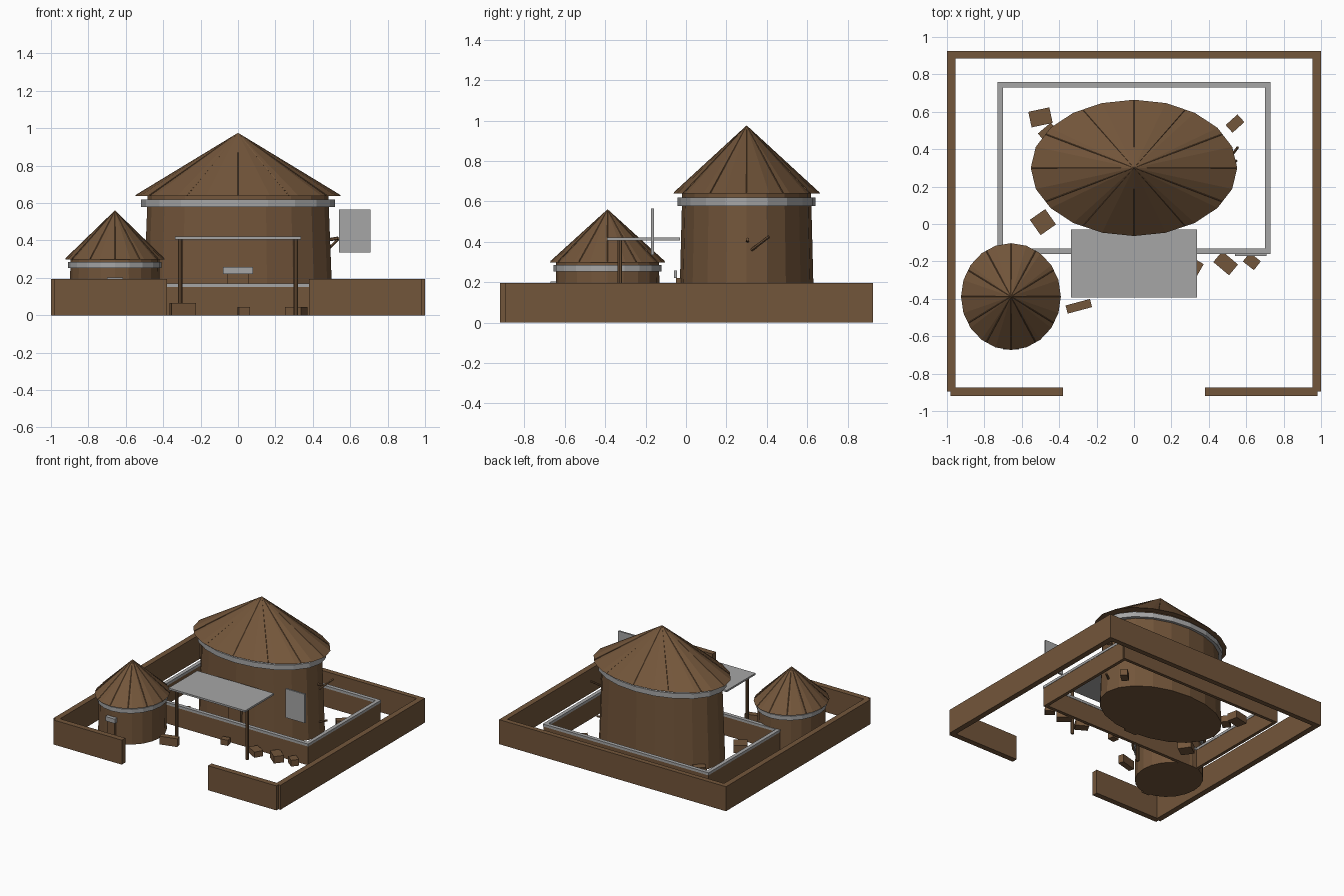
import bpy, math
from mathutils import Vector

if "Cube" in bpy.data.objects:
    bpy.data.objects.remove(bpy.data.objects["Cube"])


def material(name, rgb):
    m = bpy.data.materials.new(name)
    m.diffuse_color = (*rgb, 1)
    m.use_nodes = True
    m.node_tree.nodes["Principled BSDF"].inputs["Base Color"].default_value = m.diffuse_color
    return m


BROWN = material("earth_brown", (0.171, 0.092, 0.043))
GREY = material("stone_grey", (0.38, 0.38, 0.38))


def finish(name, mat):
    ob = bpy.context.object
    ob.name = name
    ob.data.materials.append(mat)
    return ob


def box(name, mat, x0, x1, y0, y1, z0, z1, turn=0):
    bpy.ops.mesh.primitive_cube_add(
        size=1, location=((x0 + x1) / 2, (y0 + y1) / 2, (z0 + z1) / 2),
        rotation=(0, 0, math.radians(turn)))
    ob = finish(name, mat)
    ob.scale = (x1 - x0, y1 - y0, z1 - z0)
    return ob


def drum(name, mat, centre, r_low, r_high, z0, z1, ratio, sides=20):
    """Elliptical cone section: ratio is y radius over x radius."""
    bpy.ops.mesh.primitive_cone_add(
        vertices=sides, radius1=r_low, radius2=r_high, depth=z1 - z0,
        location=(centre[0], centre[1], (z0 + z1) / 2))
    ob = finish(name, mat)
    ob.scale = (1, ratio, 1)
    return ob


def stick(name, mat, a, b, r, sides=6):
    a, b = Vector(a), Vector(b)
    bpy.ops.mesh.primitive_cylinder_add(
        vertices=sides, radius=r, depth=(b - a).length, location=(a + b) / 2,
        rotation=(b - a).to_track_quat('Z', 'Y').to_euler())
    return finish(name, mat)


def hut(name, centre, wall, ring, roof, ratio, ring_z, eave, apex):
    drum(name + "_wall", BROWN, centre, wall[0], wall[1], 0, eave + 0.005, ratio)
    drum(name + "_ring", GREY, centre, ring, ring, ring_z[0], ring_z[1], ratio)
    drum(name + "_roof", BROWN, centre, roof, 0, eave, apex, ratio)
    # thin ribs lying on the thatch
    for i in range(12):
        t = i * math.pi / 6
        end = (centre[0] + roof * 0.985 * math.cos(t),
               centre[1] + roof * 0.985 * ratio * math.sin(t), eave + 0.004)
        stick(name + "_rib", BROWN, end, (*centre, apex - 0.003), 0.003, 4)


# Compound wall with a gate opening at the front
box("back_wall", BROWN, -1, 1, 0.885, 0.925, 0, 0.195)
for s in (-1, 1):
    xs = sorted((s * 0.955, s * 1.0))
    box("side_wall", BROWN, *xs, -0.895, 0.925, 0, 0.195)
    xs = sorted((s * 0.38, s * 0.982))
    box("front_wall", BROWN, *xs, -0.92, -0.875, 0, 0.195)

# Low inner wall with grey capping
for y in (-0.145, 0.745):
    box("inner_wall", BROWN, -0.727, 0.727, y - 0.0125, y + 0.0125, 0, 0.152)
    box("inner_wall_cap", GREY, -0.73, 0.73, y - 0.015, y + 0.015, 0.15, 0.17)
for x in (-0.715, 0.715):
    box("inner_wall", BROWN, x - 0.0125, x + 0.0125, -0.145, 0.745, 0, 0.152)
    box("inner_wall_cap", GREY, x - 0.015, x + 0.015, -0.15, 0.75, 0.15, 0.17)

# Two round huts
hut("main_hut", (0, 0.3), (0.508, 0.483), 0.518, 0.552, 0.66,
    (0.578, 0.618), 0.638, 0.975)
hut("small_hut", (-0.658, -0.388), (0.242, 0.238), 0.25, 0.267, 1.07,
    (0.252, 0.285), 0.298, 0.56)

# Doors with grey lintels
box("main_door", BROWN, -0.055, 0.055, -0.05, 0.0, 0, 0.22)
box("main_lintel", GREY, -0.08, 0.08, -0.06, -0.045, 0.22, 0.258)
box("small_door", BROWN, -0.69, -0.626, -0.66, -0.63, 0, 0.17)
box("small_lintel", GREY, -0.70, -0.616, -0.67, -0.64, 0.168, 0.203)

# Canopy on two posts
box("canopy", GREY, -0.338, 0.338, -0.392, -0.03, 0.406, 0.42)
for s in (-1, 1):
    stick("canopy_post", BROWN, (s * 0.31, -0.328, 0), (s * 0.31, -0.328, 0.408), 0.012, 8)

# Hanging side panel
box("side_panel", GREY, 0.54, 0.708, -0.172, -0.158, 0.335, 0.565)

# Poles sticking out of the main hut
stick("wall_pole", BROWN, (0.49, 0.325, 0.36), (0.555, 0.41, 0.425), 0.008)
stick("wall_pole", BROWN, (0.46, 0.305, 0.40), (0.535, 0.305, 0.412), 0.009)
stick("wall_pole", BROWN, (0.47, 0.29, 0.10), (0.55, 0.34, 0.12), 0.008)

# Crates: x, y, length, width, height, turn
for x, y, l, w, h, turn in (
        (-0.50, 0.57, 0.115, 0.085, 0.06, 12), (-0.46, 0.49, 0.09, 0.06, 0.05, 40),
        (-0.487, 0.01, 0.10, 0.10, 0.06, 35), (-0.295, -0.44, 0.135, 0.045, 0.065, 15),
        (0.312, -0.22, 0.10, 0.07, 0.045, -30), (0.49, -0.21, 0.11, 0.075, 0.055, -40),
        (0.63, -0.20, 0.075, 0.06, 0.05, -38), (0.54, 0.537, 0.085, 0.055, 0.05, 42),
        (0.03, -0.20, 0.06, 0.05, 0.045, 10)):
    box("crate", BROWN, x - l / 2, x + l / 2, y - w / 2, y + w / 2, 0, h, turn)
